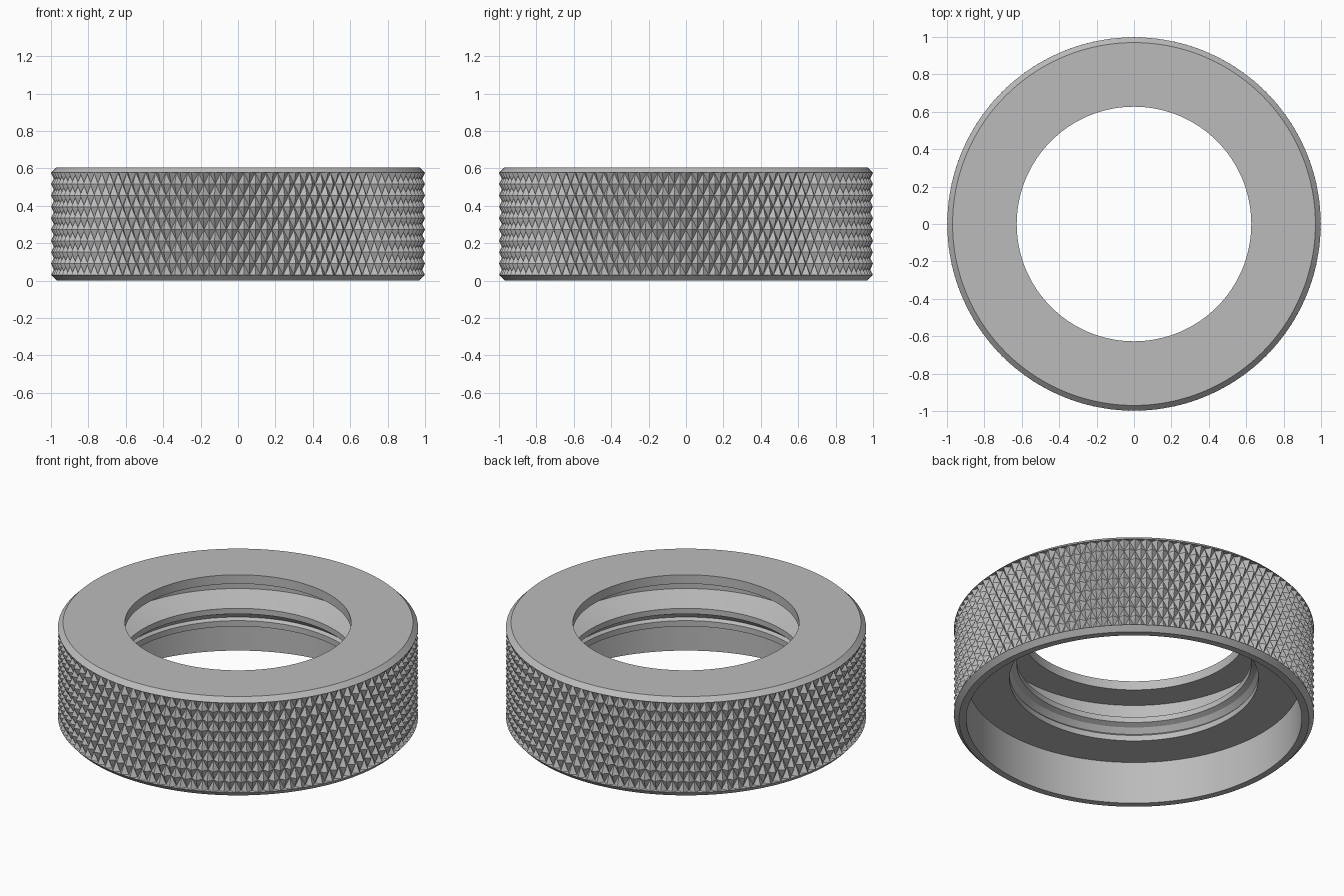
import bpy, bmesh, math

cube = bpy.data.objects.get("Cube")
if cube:
    bpy.data.objects.remove(cube)

grey = bpy.data.materials.new("machined_grey")
grey.use_nodes = True
colour = (0.5, 0.5, 0.5, 1)
grey.diffuse_color = colour
grey.node_tree.nodes["Principled BSDF"].inputs["Base Color"].default_value = colour

SEGMENTS = 200
KNURL_LOW, KNURL_HIGH = 0.03, 0.577


def point(radius, step, z):
    a = math.tau * step / SEGMENTS
    return (radius * math.cos(a), radius * math.sin(a), z)


def finish(name, bm):
    mesh = bpy.data.meshes.new(name)
    bm.to_mesh(mesh)
    bm.free()
    mesh.materials.append(grey)
    obj = bpy.data.objects.new(name, mesh)
    bpy.context.collection.objects.link(obj)
    return obj


# Ring body: closed cross-section (radius, height) revolved about z
profile = [
    (0.93, 0), (0.97, 0), (0.998, KNURL_LOW), (0.96, KNURL_LOW),
    (0.96, KNURL_HIGH), (0.998, KNURL_HIGH), (0.97, 0.605),
    # top lip and wide inner groove
    (0.627, 0.605), (0.627, 0.55), (0.8, 0.55), (0.8, 0.44),
    # inner ridge, small groove and lower land
    (0.65, 0.389), (0.65, 0.355), (0.68, 0.34), (0.705, 0.31), (0.69, 0.295),
    # counterbore ceiling
    (0.69, 0.26), (0.93, 0.26),
]
bm = bmesh.new()
rings = [[bm.verts.new(point(r, s, z)) for s in range(SEGMENTS)] for r, z in profile]
for k, ring in enumerate(rings):
    above = rings[(k + 1) % len(rings)]
    for s in range(SEGMENTS):
        t = (s + 1) % SEGMENTS
        bm.faces.new((ring[s], ring[t], above[t], above[s]))
bmesh.ops.recalc_face_normals(bm, faces=bm.faces)
body = finish("ring_body", bm)
body.select_set(True)
bpy.context.view_layer.objects.active = body
bpy.ops.object.shade_smooth_by_angle(angle=math.radians(15))

# Knurled grip: diamond lattice with a raised point at each diamond centre
ROWS = 9
bm = bmesh.new()
grid = []
for j in range(ROWS + 1):
    z = KNURL_LOW + (KNURL_HIGH - KNURL_LOW) * j / ROWS
    grid.append([bm.verts.new(point(1.0 if (s + j) % 2 else 0.971, s, z))
                 for s in range(SEGMENTS)])
for j in range(ROWS + 1):
    for s in range(SEGMENTS):
        if (s + j) % 2 == 0:
            continue
        peak = grid[j][s]
        left, right = grid[j][s - 1], grid[j][(s + 1) % SEGMENTS]
        if j < ROWS:
            top = grid[j + 1][s]
            bm.faces.new((peak, right, top))
            bm.faces.new((peak, top, left))
        if j > 0:
            low = grid[j - 1][s]
            bm.faces.new((peak, low, right))
            bm.faces.new((peak, left, low))
finish("knurled_grip", bm)
